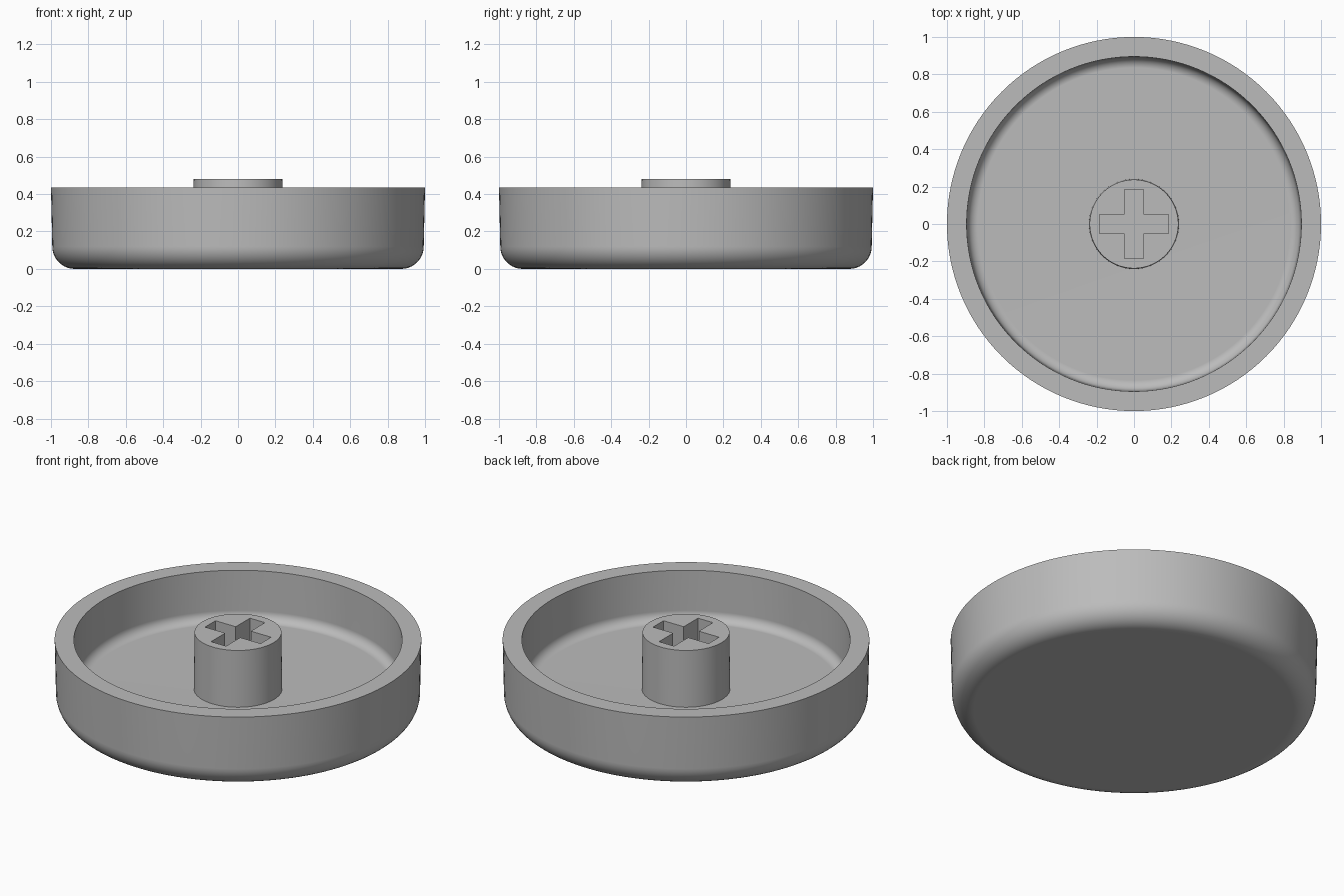
import bpy
import bmesh
from math import sin, cos, pi, radians

SEGMENTS = 128

cube = bpy.data.objects.get("Cube")
if cube:
    bpy.data.objects.remove(cube, do_unlink=True)

grey = bpy.data.materials.new("plain_grey")
grey.use_nodes = True
grey.diffuse_color = (0.5, 0.5, 0.5, 1)
grey.node_tree.nodes["Principled BSDF"].inputs["Base Color"].default_value = (0.5, 0.5, 0.5, 1)


def add_object(name, bm):
    bmesh.ops.recalc_face_normals(bm, faces=bm.faces)
    mesh = bpy.data.meshes.new(name)
    bm.to_mesh(mesh)
    bm.free()
    mesh.materials.append(grey)
    obj = bpy.data.objects.new(name, mesh)
    bpy.context.collection.objects.link(obj)
    return obj


def lathe(name, profile):
    """Turn a (radius, height) profile around the vertical axis."""
    bm = bmesh.new()
    verts = [bm.verts.new((r, 0, z)) for r, z in profile]
    edges = [bm.edges.new(pair) for pair in zip(verts, verts[1:])]
    bmesh.ops.spin(bm, geom=verts + edges, cent=(0, 0, 0), axis=(0, 0, 1),
                   angle=2 * pi, steps=SEGMENTS, use_merge=True)
    bmesh.ops.remove_doubles(bm, verts=bm.verts, dist=1e-5)
    return add_object(name, bm)


def fillet(wall_radius, base_z, size, steps=10):
    """Quarter round from a flat base up into a wall."""
    angles = [pi / 2 * i / steps for i in range(steps + 1)]
    return [(wall_radius - size + size * sin(a), base_z + size - size * cos(a)) for a in angles]


def smooth(obj):
    bpy.ops.object.select_all(action="DESELECT")
    obj.select_set(True)
    bpy.context.view_layer.objects.active = obj
    bpy.ops.object.shade_smooth_by_angle(angle=radians(30))
    weighted = obj.modifiers.new("even_shading", "WEIGHTED_NORMAL")
    weighted.keep_sharp = True


# Round cap: rounded outer base, slightly drafted wall, flat rim, filleted inside
FLOOR = 0.14
RIM = 0.435
outer = fillet(0.993, 0, 0.12)
inner = fillet(0.89, FLOOR, 0.055, 8)
cap = lathe("round_cap", [(0, 0)] + outer + [(1, RIM), (0.895, RIM)] + inner[::-1] + [(0, FLOOR)])
smooth(cap)

# Central post, slightly tapered, sunk a little into the floor
post = lathe("centre_post", [(0, FLOOR - 0.02), (0.241, FLOOR - 0.02), (0.237, 0.48), (0, 0.48)])

# Cross-shaped socket cut down into the post
ARM, HALF = 0.185, 0.05
quarter = [(ARM, -HALF), (ARM, HALF), (HALF, HALF)]
outline = []
for turn in range(4):
    c, s = round(cos(turn * pi / 2)), round(sin(turn * pi / 2))
    outline += [(x * c - y * s, x * s + y * c) for x, y in quarter]
bm = bmesh.new()
base = bm.faces.new([bm.verts.new((x, y, FLOOR)) for x, y in outline])
raised = bmesh.ops.extrude_face_region(bm, geom=[base], use_keep_orig=True)
bmesh.ops.translate(bm, vec=(0, 0, 0.5),
                    verts=[v for v in raised["geom"] if isinstance(v, bmesh.types.BMVert)])
cutter = add_object("socket_cutter", bm)
cutter.hide_render = True

cut = post.modifiers.new("cross_socket", "BOOLEAN")
cut.operation = "DIFFERENCE"
cut.solver = "EXACT"
cut.object = cutter
bpy.context.view_layer.objects.active = post
bpy.ops.object.modifier_apply(modifier=cut.name)
bpy.data.objects.remove(cutter, do_unlink=True)
smooth(post)
